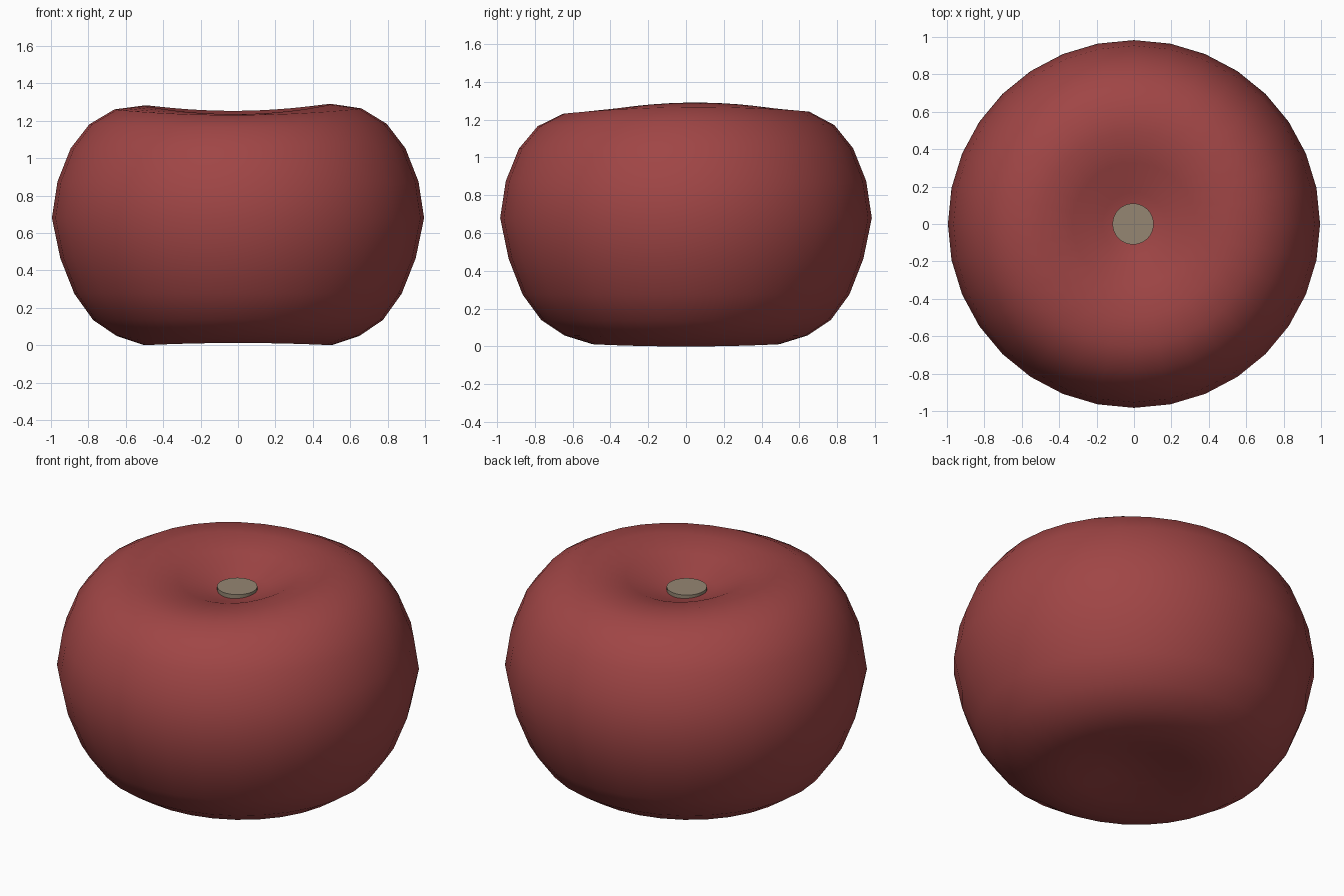
import bpy, bmesh, math

if "Cube" in bpy.data.objects:
    bpy.data.objects.remove(bpy.data.objects["Cube"])

SIDES = 32
# Half profile (radius, z) from the bottom dimple to the top dimple
PROFILE = [(0.17, 0.055), (0.33, 0.02), (0.50, 0.01), (0.65, 0.06), (0.775, 0.145),
           (0.875, 0.285), (0.95, 0.475), (0.995, 0.69), (0.965, 0.885), (0.895, 1.06),
           (0.795, 1.185), (0.66, 1.26), (0.50, 1.275), (0.33, 1.235), (0.17, 1.165)]


def material(name, rgb):
    m = bpy.data.materials.new(name)
    m.diffuse_color = (*rgb, 1)
    m.use_nodes = True
    m.node_tree.nodes["Principled BSDF"].inputs["Base Color"].default_value = m.diffuse_color
    return m


def lobe(r, z, a):
    """Gentle unevenness of the top rim and the underside."""
    w = max(0, 1 - abs(r - 0.5) / 0.45)
    if z > 1:
        return w * (0.021 * math.cos(2 * a) + 0.004 * math.cos(a) + 0.009 * math.sin(a))
    if z < 0.2:
        return w * (0.006 - 0.006 * math.cos(2 * a))
    return 0


# Fruit body: lathed rings with a dimple at each end
bm = bmesh.new()
rings = []
for r, z in PROFILE:
    ring = []
    for i in range(SIDES):
        a = 2 * math.pi * i / SIDES
        ring.append(bm.verts.new((r * math.cos(a), r * 0.988 * math.sin(a), z + lobe(r, z, a))))
    rings.append(ring)
bottom = bm.verts.new((0, 0, 0.07))
top = bm.verts.new((0, 0, 1.135))
for i in range(SIDES):
    j = (i + 1) % SIDES
    bm.faces.new((bottom, rings[0][j], rings[0][i]))
    bm.faces.new((top, rings[-1][i], rings[-1][j]))
    for lo, hi in zip(rings, rings[1:]):
        bm.faces.new((lo[i], lo[j], hi[j], hi[i]))
low = min(v.co.z for v in bm.verts)
for v in bm.verts:
    v.co.z -= low
for f in bm.faces:
    f.smooth = True
mesh = bpy.data.meshes.new("fruit_body")
bm.to_mesh(mesh)
bm.free()
body = bpy.data.objects.new("fruit_body", mesh)
bpy.context.collection.objects.link(body)
mesh.materials.append(material("red_skin", (0.35, 0.06, 0.06)))

# Stem stub: short round plug sunk into the top dimple
bpy.ops.mesh.primitive_cylinder_add(vertices=32, radius=0.11, depth=0.06, location=(-0.005, 0, 1.135))
stem = bpy.context.object
stem.name = "stem_stub"
stem.data.materials.append(material("stem_brown", (0.30, 0.24, 0.17)))
bpy.ops.object.shade_smooth_by_angle(angle=math.radians(40))
